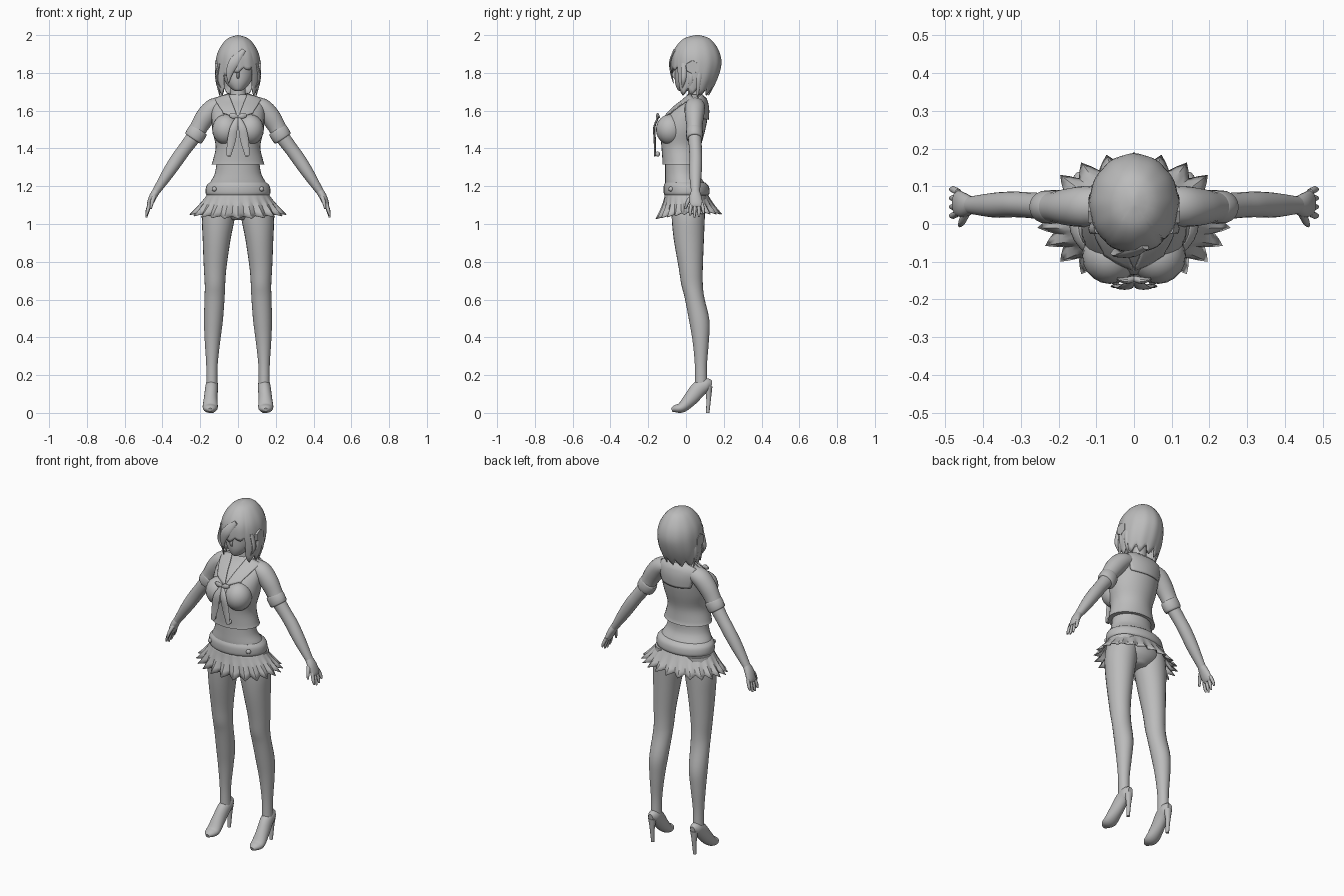
import bpy, bmesh, math
from mathutils import Vector

default_cube = bpy.data.objects.get("Cube")
if default_cube:
    bpy.data.objects.remove(default_cube)

grey = bpy.data.materials.new("plain grey")
grey.use_nodes = True
grey.diffuse_color = (0.5, 0.5, 0.5, 1)
grey.node_tree.nodes["Principled BSDF"].inputs["Base Color"].default_value = grey.diffuse_color
X, Y, Z = Vector((1, 0, 0)), Vector((0, 1, 0)), Vector((0, 0, 1))


def finish(name, bm, angle=50):
    """Turn a bmesh into a smooth-shaded object with the shared material."""
    bmesh.ops.recalc_face_normals(bm, faces=bm.faces)
    mesh = bpy.data.meshes.new(name)
    bm.to_mesh(mesh)
    bm.free()
    mesh.materials.append(grey)
    obj = bpy.data.objects.new(name, mesh)
    bpy.context.collection.objects.link(obj)
    bpy.ops.object.select_all(action='DESELECT')
    obj.select_set(True)
    bpy.context.view_layer.objects.active = obj
    bpy.ops.object.shade_smooth_by_angle(angle=math.radians(angle))
    return obj


def resample(points, steps):
    """Catmull-Rom interpolation of any tuples."""
    out = []
    for i in range(len(points) - 1):
        a, b, c, d = (points[min(max(i + k, 0), len(points) - 1)] for k in (-1, 0, 1, 2))
        for s in range(steps):
            t = s / steps
            out.append([(2 * q + (r - p) * t + (2 * p - 5 * q + 4 * r - w) * t * t
                         + (3 * q - p - 3 * r + w) * t ** 3) / 2 for p, q, r, w in zip(a, b, c, d)])
    return out + [list(points[-1])]


def bridge(bm, rings, cap=True, closed=True):
    for low, high in zip(rings, rings[1:]):
        n = len(low)
        for i in range(n if closed else n - 1):
            j = (i + 1) % n
            bm.faces.new((low[i], low[j], high[j], high[i]))
    if cap:
        bm.faces.new(rings[0])
        bm.faces.new(rings[-1])


def tube(name, points, side=1, ref=X, flat=False, sides=20, steps=4):
    """Loft ellipses (x, y, z, radius along ref, other radius) along a path."""
    pts = resample(points, steps)
    centres = [Vector((p[0] * side, p[1], p[2])) for p in pts]
    bm, rings = bmesh.new(), []
    for i, (c, p) in enumerate(zip(centres, pts)):
        t = Z if flat else (centres[min(i + 1, len(pts) - 1)] - centres[max(i - 1, 0)]).normalized()
        u = (ref - t * ref.dot(t)).normalized()
        v = t.cross(u)
        angles = [math.tau * k / sides for k in range(sides)]
        rings.append([bm.verts.new(c + u * p[3] * math.cos(a) + v * p[4] * math.sin(a)) for a in angles])
    bridge(bm, rings)
    return finish(name, bm)


def body(name, profile, sides=32):
    """Loft centred rings given as (z, half width, front y, back y)."""
    return tube(name, [(0, (f + b) / 2, z, w, (b - f) / 2) for z, w, f, b in profile], flat=True, sides=sides)


def ball(name, centre, size):
    bm = bmesh.new()
    bmesh.ops.create_uvsphere(bm, u_segments=20, v_segments=12, radius=1)
    for v in bm.verts:
        v.co = Vector(centre) + Vector([a * b for a, b in zip(v.co, size)])
    return finish(name, bm)


def cloth_patch(name, corners, target, cuts=10):
    """Four-cornered cloth laid onto a target surface."""
    a, b, c, d = map(Vector, corners)
    bm, rows = bmesh.new(), []
    for i in range(cuts + 1):
        left, right = a.lerp(d, i / cuts), b.lerp(c, i / cuts)
        rows.append([bm.verts.new(left.lerp(right, j / cuts)) for j in range(cuts + 1)])
    bridge(bm, rows, cap=False, closed=False)
    obj = finish(name, bm)
    wrap = obj.modifiers.new("wrap", 'SHRINKWRAP')
    wrap.target, wrap.wrap_mode, wrap.offset = target, 'ABOVE_SURFACE', 0.008
    obj.modifiers.new("thickness", 'SOLIDIFY').thickness = 0.006
    return obj


# Torso, shirt and belt
body("hips_and_belly", [(1.02, .05, -.04, .07), (1.07, .13, -.08, .11), (1.15, .165, -.1, .115),
                        (1.21, .152, -.11, .1), (1.27, .122, -.11, .07), (1.36, .11, -.11, .07)])
shirt = body("shirt", [(1.315, .14, -.125, .085), (1.34, .132, -.125, .08), (1.41, .118, -.13, .08),
                       (1.49, .135, -.135, .1), (1.55, .14, -.12, .112), (1.61, .14, -.07, .115),
                       (1.655, .125, -.015, .105), (1.685, .06, .01, .09)])
body("belt", [(1.15, .162, -.11, .115), (1.165, .172, -.118, .125), (1.2, .168, -.118, .12),
              (1.22, .15, -.11, .1)])
body("neck", [(1.65, .05, .005, .09), (1.7, .04, .01, .08), (1.78, .042, .01, .09)])

# Pleated skirt, stepping in and out around the hem
bm, rings, pleats = bmesh.new(), [], 88
for row in range(6):
    t, ring = row / 5, []
    for k in range(pleats):
        a = math.tau * k / pleats
        fold = (0, .03, .06, .03)[k % 4] * t
        front = max(0, -math.sin(a))
        width = .155 + (.068 + fold * .6) * t
        depth = .11 + (.03 + fold * .6) * t
        drop = (.105 + .025 * front + fold * .2) * t
        ring.append(bm.verts.new((width * math.cos(a), .015 * t + depth * math.sin(a), 1.17 - drop)))
    rings.append(ring)
bridge(bm, rings, cap=False)
skirt = finish("pleated_skirt", bm, angle=30)
skirt.modifiers.new("thickness", 'SOLIDIFY').thickness = 0.004

# Collar: square flap behind, lapels meeting in front
cloth_patch("collar_back_flap", [(-.125, .07, 1.68), (.125, .07, 1.68), (.125, .135, 1.55),
                                 (-.125, .135, 1.55)], shirt)

for side, word in ((1, "left"), (-1, "right")):
    def limb(part, points, **options):
        return tube(word + "_" + part, points, side, **options)

    ball(word + "_bust", (.064 * side, -.085, 1.5), (.073, .074, .08))
    cloth_patch(word + "_lapel", [(.05 * side, .02, 1.69), (.13 * side, .04, 1.67),
                                  (.085 * side, -.1, 1.6), (0, -.13, 1.56)], shirt)

    # Ribbon bow and tails
    limb("bow_loop", [(0, -.145, 1.565, .008, .006), (.022, -.15, 1.572, .009, .016),
                      (.045, -.145, 1.575, .004, .008)], ref=Y, sides=10)
    limb("ribbon_tail", [(.005, -.15, 1.56, .01, .006), (.022, -.168, 1.51, .02, .006),
                         (.035, -.165, 1.44, .022, .006), (.05, -.165, 1.36, .012, .005)], sides=8)
    ball(word + "_ribbon_bead", (.05 * side, -.15, 1.37), (.012, .012, .014))
    ball(word + "_belt_button", (.125 * side, -.08, 1.185), (.013, .013, .013))

    # Arm with sleeve and cuff
    limb("sleeve", [(.07, .05, 1.63, .045, .04), (.125, .047, 1.617, .054, .05),
                    (.17, .045, 1.57, .05, .052), (.205, .045, 1.515, .042, .047),
                    (.23, .045, 1.465, .042, .044)], ref=Y)
    limb("cuff", [(.207, .045, 1.502, .04, .046), (.212, .045, 1.494, .044, .052),
                  (.233, .045, 1.458, .044, .052), (.238, .045, 1.45, .038, .044)], ref=Y, steps=2)
    limb("arm", [(.22, .045, 1.48, .036, .04), (.28, .05, 1.4, .034, .036), (.32, .052, 1.345, .034, .036),
                 (.37, .05, 1.27, .033, .032), (.435, .05, 1.17, .023, .02)], ref=Y)

    # Hand with four fingers and thumb
    limb("palm", [(.43, .05, 1.178, .022, .02), (.45, .05, 1.145, .032, .02),
                  (.467, .055, 1.105, .034, .016), (.472, .056, 1.09, .028, .01)], ref=Y)
    for f in range(4):
        y, reach = .03 + .018 * f, (.05, .06, .056, .04)[f]
        spread = (f - 1.5) * .005
        limb("finger_" + str(f + 1), [(.466, y, 1.11, .009, .01), (.479, y + spread, 1.095 - reach / 2, .009, .009),
                                      (.486, y + spread, 1.095 - reach, .005, .005)], ref=Y, sides=8)
    limb("thumb", [(.445, .03, 1.145, .012, .012), (.455, .008, 1.115, .01, .01),
                   (.462, -.004, 1.08, .005, .005)], sides=8)

    # Leg
    limb("leg", [(.09, .015, 1.15, .08, .09), (.103, .012, 1.04, .087, .088), (.113, .015, .92, .074, .08),
                 (.121, .025, .77, .06, .064), (.122, .032, .68, .054, .057), (.124, .045, .61, .053, .052),
                 (.13, .07, .49, .05, .054), (.135, .078, .38, .041, .043), (.138, .079, .25, .03, .032),
                 (.138, .08, .13, .03, .033)], flat=True, sides=24)

    # High-heeled shoe
    limb("shoe", [(.147, -.076, .016, .012, .01), (.147, -.055, .022, .031, .02), (.147, -.02, .03, .04, .028),
                  (.145, .025, .075, .036, .038), (.14, .07, .128, .034, .042),
                  (.138, .11, .15, .031, .035), (.138, .136, .15, .015, .02)])
    limb("shoe_heel", [(.138, .118, .14, .024, .022), (.138, .12, .08, .014, .013),
                       (.138, .115, 0, .009, .009)], flat=True, sides=12)

    # Hexagonal ear piece and loose side locks
    limb("ear_piece", [(.1, .035, 1.83, .04, .04), (.122, .035, 1.83, .036, .036)], ref=Z, sides=6, steps=1)
    for y, tip in ((-.01, 1.72), (.03, 1.69), (.07, 1.665)):
        limb("side_lock", [(.098, y, 1.85, .008, .016), (.114, y - .003, 1.77, .007, .014),
                           (.09, y - .01, tip, .001, .002)], sides=8)

# Face with nose
body("face", [(1.703, .012, -.035, .0), (1.715, .035, -.047, .04), (1.75, .066, -.058, .09), (1.8, .088, -.06, .14),
              (1.87, .094, -.056, .15), (1.93, .08, -.03, .13)])
tube("nose", [(0, -.05, 1.82, .007, .006), (0, -.065, 1.79, .008, .01), (0, -.055, 1.77, .006, .004)], sides=8)

# Hair shell with a jagged hem, short over the face
profile = resample([(2.0, .003, .05, .07), (1.985, .05, -.005, .12), (1.95, .085, -.045, .155),
                    (1.9, .11, -.072, .18), (1.84, .119, -.078, .186), (1.76, .117, -.072, .162),
                    (1.67, .095, -.06, .115)], 8)


def hair_at(z):
    return min(profile, key=lambda p: abs(p[0] - z)) if z > 1.9999 else next(
        [q + (r - q) * (a[0] - z) / (a[0] - b[0]) for q, r in zip(a, b)]
        for a, b in zip(profile, profile[1:]) if b[0] <= z)


bm, columns, count, levels = bmesh.new(), [], 72, 18
for k in range(count):
    a = math.tau * k / count
    off_front = abs(math.pi - abs((a + math.pi / 2) % math.tau - math.pi))
    jag = (0, .012, .026, .04, .018, .008)[k % 6]
    hem = 1.8 + .5 * jag + .03 * math.cos(a) if off_front < .75 else 1.68 + jag
    column = []
    for row in range(levels + 1):
        z = 2 - (2 - hem) * (row / levels) ** 1.6
        _, w, f, b = hair_at(z)
        ridge = 1 + .012 * math.cos(k * math.tau / 6) * row / levels
        column.append(bm.verts.new((w * ridge * math.cos(a), (f + b) / 2 + (b - f) / 2 * ridge * math.sin(a), z)))
    columns.append(column)
bridge(bm, columns + columns[:1], cap=False, closed=False)
bm.faces.new([column[0] for column in columns])
hair = finish("hair", bm)
hair.modifiers.new("thickness", 'SOLIDIFY').thickness = 0.006

# Long fringe lock swept over one eye
tube("fringe_lock", [(.03, -.06, 1.92, .012, .008), (-.02, -.082, 1.86, .026, .007),
                     (-.045, -.078, 1.8, .018, .006), (-.05, -.066, 1.745, .002, .002)], sides=10)
